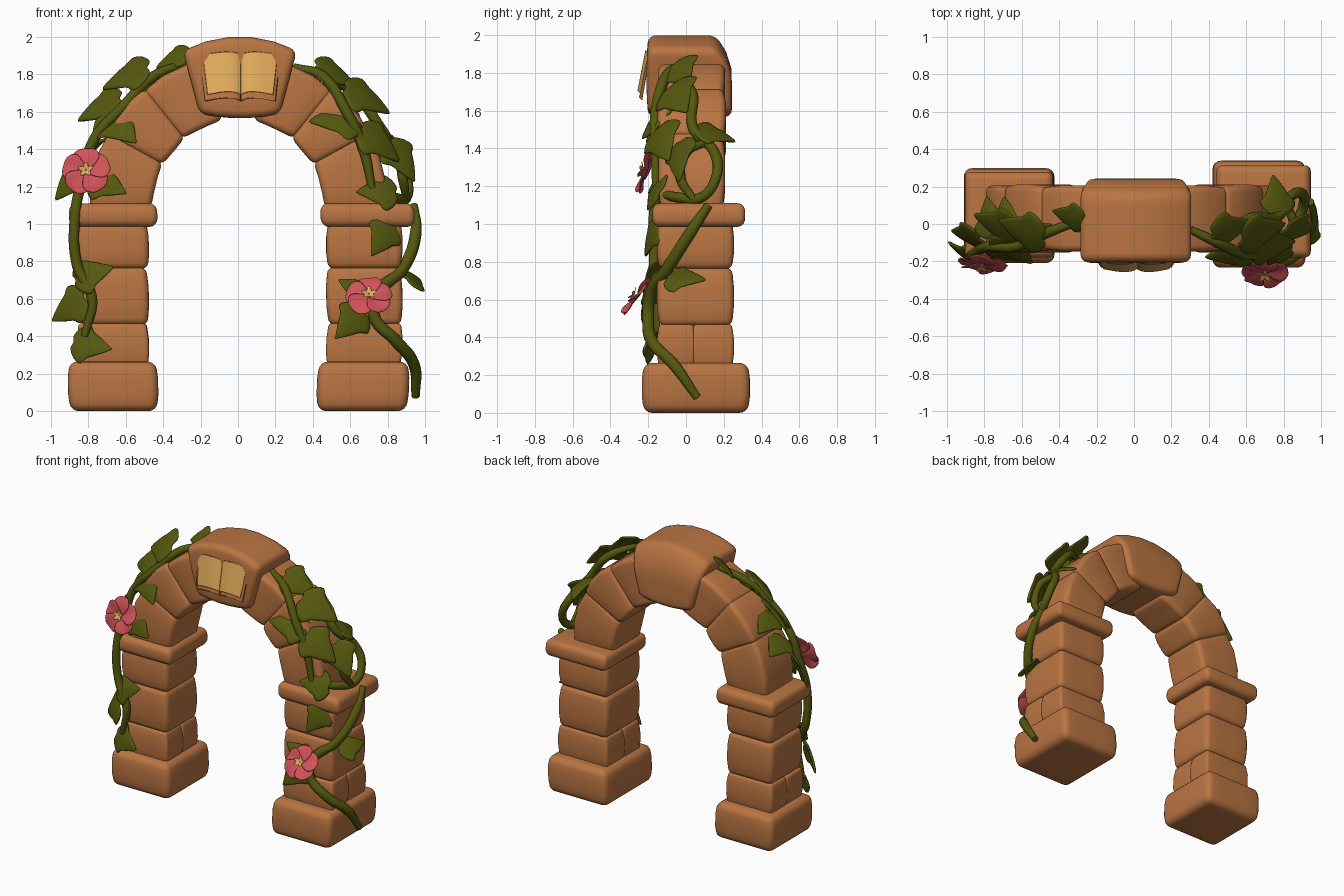
import bpy, bmesh, math, random
from mathutils import Vector, Matrix

random.seed(4)
if "Cube" in bpy.data.objects:
    bpy.data.objects.remove(bpy.data.objects["Cube"])


def material(name, rgb):
    m = bpy.data.materials.new(name)
    m.use_nodes = True
    m.diffuse_color = (*rgb, 1)
    bsdf = m.node_tree.nodes["Principled BSDF"]
    bsdf.inputs["Base Color"].default_value = (*rgb, 1)
    bsdf.inputs["Roughness"].default_value = 0.8
    return m


STONE = material("terracotta stone", (0.49, 0.178, 0.055))
GREEN = material("leaf green", (0.09, 0.098, 0.004))
PINK = material("petal pink", (0.64, 0.085, 0.098))
GOLD = material("page gold", (0.78, 0.42, 0.105))


def place(name, data):
    ob = bpy.data.objects.new(name, data)
    bpy.context.collection.objects.link(ob)
    return ob


def make_mesh(name, bm, mat):
    bmesh.ops.recalc_face_normals(bm, faces=bm.faces)
    for f in bm.faces:
        f.smooth = True
    me = bpy.data.meshes.new(name)
    bm.to_mesh(me)
    bm.free()
    me.materials.append(mat)
    return me


def stone(name, shape, bevel=0.035, cuts=2):
    """Rounded stone: a subdivided cube in -1..1 passed through a shape function."""
    bm = bmesh.new()
    bmesh.ops.create_cube(bm, size=2)
    bmesh.ops.subdivide_edges(bm, edges=bm.edges, cuts=cuts, use_grid_fill=True)
    for v in bm.verts:
        v.co = Vector(shape(*v.co))
    mod = place(name, make_mesh(name, bm, STONE)).modifiers.new("round", 'BEVEL')
    mod.width, mod.segments, mod.limit_method = bevel, 4, 'ANGLE'
    mod.angle_limit = math.radians(40)


def box(name, x, y, z, bevel=0.035):
    """Straight stone, slightly slimmer at its top and bottom."""
    lo, hi = Vector((x[0], y[0], z[0])), Vector((x[1], y[1], z[1]))
    mid, half = (lo + hi) / 2, (hi - lo) / 2
    skew = random.uniform(-0.006, 0.006)

    def shape(u, v, w):
        slim = 0.012 * w * w
        return (mid.x + u * (half.x - slim) + skew * w,
                mid.y + v * (half.y - slim), mid.z + w * half.z)
    stone(name, shape, bevel)


# Pillars: base, courses and cap
PILLARS = {
    "right": dict(base=((-0.91, -0.425), (-0.21, 0.30)), shaft=((-0.86, -0.475), (-0.155, 0.225)),
                  cap=((-0.905, -0.43), (-0.18, 0.28))),
    "left": dict(base=((0.42, 0.915), (-0.235, 0.34)), shaft=((0.47, 0.88), (-0.155, 0.255)),
                 cap=((0.44, 0.945), (-0.18, 0.315))),
}
for side, p in PILLARS.items():
    box(side + "_base", *p["base"], (0, 0.265), 0.045)
    sx, sy = p["shaft"]
    split = 0.04
    box(side + "_lower_front_stone", sx, (sy[0], split + 0.012), (0.23, 0.47), 0.02)
    box(side + "_lower_back_stone", sx, (split - 0.012, sy[1]), (0.23, 0.47), 0.02)
    box(side + "_middle_stone", sx, sy, (0.46, 0.77))
    box(side + "_upper_stone", sx, sy, (0.76, 1.02))
    box(side + "_cap", *p["cap"], (0.985, 1.11), 0.03)

# Arch stones on both sides
CENTRE, INNER, OUTER = 1.1, 0.465, 0.79


def arch_stone(name, sign, start, end, grow):
    def shape(u, v, w):
        a = math.radians(start + (end - start) * (u + 1) / 2)
        swell = 0.012 * (1 - u * u) + grow
        r = (INNER + OUTER) / 2 + w * ((OUTER - INNER) / 2 + swell)
        return sign * r * math.cos(a), 0.03 + v * (0.166 + swell), CENTRE + r * math.sin(a)
    stone(name, shape)


for side, sign in (("right", -1), ("left", 1)):
    for i, (a, b) in enumerate(((-2, 30), (28, 52), (50, 80))):
        arch_stone(f"{side}_arch_stone_{i + 1}", sign, a, b, 0.005 * (i % 2))


# Keystone: fans out upwards with a curved top, and its back leans in
def keystone(u, v, w):
    t = (w + 1) / 2
    back = 0.243 - 0.085 * max(0, 2 * t - 1) ** 2
    front = -0.2 - 0.04 * t * (1 - t)
    x = 0.01 + u * (0.215 + 0.09 * t)
    z = 1.565 + 0.437 * t - u * u * (0.075 * t - 0.025 * (1 - t))
    return x, (front + back) / 2 + v * (back - front) / 2, z


stone("keystone", keystone, 0.04, 4)


# Open book relief on the keystone, its lower edge leaning forward
def book_sheet(name, mat, x_end, z0, z1, lift, thickness):
    bm = bmesh.new()
    n = 8
    rows = []
    for k, z in enumerate((z0, z1)):
        row = []
        for i in range(n + 1):
            t = i / n
            arc = 0.016 * math.sin(math.pi * t ** 0.7)
            x = 0.015 + (x_end - 0.015) * t * (0.88 + 0.12 * k)
            row.append(bm.verts.new((x, -0.232 + 0.042 * k - lift - arc, z + arc)))
        rows.append(row)
    for i in range(n):
        bm.faces.new((rows[0][i], rows[0][i + 1], rows[1][i + 1], rows[1][i]))
    bmesh.ops.solidify(bm, geom=bm.faces[:], thickness=thickness)
    ob = place(name, make_mesh(name, bm, mat))
    bev = ob.modifiers.new("soft", 'BEVEL')
    bev.width, bev.segments = min(0.008, thickness / 3), 2


for side, sign in (("right", -1), ("left", 1)):
    book_sheet(side + "_book_cover", STONE, 0.012 + sign * 0.215, 1.655, 1.895, 0, 0.03)
    book_sheet(side + "_book_page", GOLD, 0.012 + sign * 0.2, 1.69, 1.905, 0.009, 0.009)


# Vines
def vine(name, points, radius=0.028):
    cu = bpy.data.curves.new(name, 'CURVE')
    cu.dimensions = '3D'
    cu.bevel_depth, cu.bevel_resolution, cu.resolution_u = radius, 3, 8
    cu.use_fill_caps = True
    sp = cu.splines.new('BEZIER')
    sp.bezier_points.add(len(points) - 1)
    for i, (bp, co) in enumerate(zip(sp.bezier_points, points)):
        bp.co = co
        bp.handle_left_type = bp.handle_right_type = 'AUTO'
        bp.radius = 0.7 if i in (0, len(points) - 1) else 1
    cu.materials.append(GREEN)
    place(name, cu)


vine("left_lower_vine", [(0.95, 0.06, 0.08), (0.94, -0.06, 0.25), (0.84, -0.18, 0.38),
                         (0.73, -0.2, 0.5), (0.74, -0.19, 0.62), (0.88, -0.1, 0.76),
                         (0.95, 0.02, 0.95), (0.94, 0.12, 1.1)], 0.032)
vine("left_front_vine", [(0.3, -0.03, 1.84), (0.45, -0.1, 1.79), (0.58, -0.16, 1.6),
                         (0.67, -0.16, 1.4), (0.72, -0.16, 1.17)])
vine("left_side_vine", [(0.45, -0.09, 1.79), (0.62, 0.03, 1.7), (0.77, 0.04, 1.5), (0.84, 0.15, 1.38),
                        (0.9, 0.16, 1.25), (0.9, 0.08, 1.14), (0.84, -0.04, 1.14), (0.72, -0.15, 1.17)])
vine("left_curl_vine", [(0.82, 0.1, 1.43), (0.86, 0.0, 1.38), (0.88, -0.03, 1.25), (0.9, 0.04, 1.13)])
vine("right_vine", [(-0.28, 0.02, 1.86), (-0.45, -0.04, 1.79), (-0.62, -0.12, 1.62), (-0.77, -0.12, 1.45),
                    (-0.83, -0.14, 1.25), (-0.87, -0.17, 1.05), (-0.86, -0.17, 0.78),
                    (-0.78, -0.19, 0.6), (-0.82, -0.18, 0.4)])


# Leaf and petal blades: stations of (rib position, edge position, half width)
def blade(name, mat, stations, bend, cup):
    bm = bmesh.new()
    rows = []
    for rib, edge, half in stations:
        row = []
        for k in (-1, -0.5, 0, 0.5, 1):
            t = rib + (edge - rib) * abs(k)
            row.append(bm.verts.new((t, half * k, bend * t * t + cup * abs(k) * half)))
        rows.append(row)
    for a, b in zip(rows, rows[1:]):
        for i in range(4):
            bm.faces.new((a[i], a[i + 1], b[i + 1], b[i]))
    return make_mesh(name, bm, mat)


LEAF = blade("leaf", GREEN, [(0, -0.1, 0.16), (0.1, 0.06, 0.46), (0.24, 0.34, 0.62), (0.38, 0.43, 0.38),
                             (0.55, 0.55, 0.34), (0.8, 0.78, 0.2), (1.05, 1.05, 0.01)], -0.25, -0.12)
PETAL = blade("petal", PINK, [(0.02, 0.02, 0.14), (0.35, 0.33, 0.44), (0.65, 0.6, 0.64),
                              (0.9, 0.82, 0.58), (1, 1, 0.32)], -0.3, 0.2)
STAMEN = blade("stamen", GOLD, [(0, 0, 0.34), (0.5, 0.5, 0.34), (1, 1, 0.12)], 0.1, 0)


def put_blade(name, me, origin, tip, normal, size, anchor=0):
    """Lay a blade in the plane of the normal; anchor is its point at the origin."""
    n = normal.normalized()
    t = (tip - n * tip.dot(n)).normalized()
    ob = place(name, me)
    axes = Matrix((t, n.cross(t), n)).transposed().to_4x4()
    ob.matrix_world = Matrix.Translation(origin - t * size * anchor) @ axes @ Matrix.Scale(size, 4)
    sol = ob.modifiers.new("thickness", 'SOLIDIFY')
    sol.thickness, sol.offset = 0.08, 0
    sub = ob.modifiers.new("smooth", 'SUBSURF')
    sub.levels = sub.render_levels = 1


# Leaves: centre, heading of the tip seen from the front in degrees, length
LEAVES = [(-0.35, 0.03, 1.9, 185, 0.18), (-0.6, -0.05, 1.81, 180, 0.26), (-0.47, -0.08, 1.73, 325, 0.18),
          (-0.74, -0.02, 1.64, 185, 0.25), (-0.65, -0.15, 1.54, 310, 0.25), (-0.9, -0.08, 1.24, 220, 0.22),
          (-0.71, -0.17, 1.22, 330, 0.2), (-0.79, -0.2, 0.74, 15, 0.2), (-0.91, -0.18, 0.56, 200, 0.22),
          (-0.8, -0.21, 0.36, 345, 0.2), (0.52, -0.04, 1.82, 355, 0.23), (0.54, -0.17, 1.57, 190, 0.25),
          (0.69, -0.06, 1.69, 350, 0.26), (0.76, -0.14, 1.45, 330, 0.25), (0.88, -0.05, 1.36, 300, 0.23),
          (0.76, -0.18, 1.18, 185, 0.2), (0.78, -0.2, 0.93, 235, 0.19),
          (0.63, -0.21, 0.66, 150, 0.16), (0.61, -0.2, 0.48, 225, 0.2)]
for i, (x, y, z, heading, size) in enumerate(LEAVES):
    a = math.radians(heading)
    normal = Vector((math.copysign(0.35, x), -0.65, 0.25 + 0.7 * max(0, z - 1)))
    put_blade(f"leaf_{i + 1}", LEAF, Vector((x, y, z)), Vector((math.cos(a), 0, math.sin(a))),
              normal, size, 0.45)

# Leaves on the outer sides that point towards the back
put_blade("left_side_leaf", LEAF, Vector((0.78, 0.06, 1.5)), Vector((0, 1, 0)), Vector((0.5, 0.1, 0.85)), 0.2)
put_blade("left_low_leaf", LEAF, Vector((0.9, -0.1, 0.71)), Vector((0.45, 0.8, 0.2)), Vector((0.5, -0.4, 0.75)), 0.2)
for z in (1.43, 1.58):
    x = -0.04 - math.sqrt(OUTER ** 2 - (z - CENTRE) ** 2)
    put_blade(f"right_side_leaf_{z}", LEAF, Vector((x, -0.06, z)), Vector((-0.3, 1, 0)),
              Vector((-0.5, -0.1, 0.85)), 0.2)


# Flowers: five overlapping petals around a five-pointed centre
def flower(name, centre, normal, size):
    n = normal.normalized()
    for i in range(5):
        a = math.radians(90 + 72 * i)
        up = Vector((math.cos(a), 0, math.sin(a)))
        tip = (up - n * up.dot(n)).normalized()
        twist = n.cross(tip) * 0.15
        put_blade(f"{name}_petal_{i + 1}", PETAL, centre, tip, n - tip * 0.3 + twist, size)
        put_blade(f"{name}_stamen_{i + 1}", STAMEN, centre + n * 0.026, tip, n - tip * 0.3, size * 0.36)


flower("right_flower", Vector((-0.81, -0.205, 1.28)), Vector((-0.1, -0.95, 0.3)), 0.125)
flower("left_flower", Vector((0.7, -0.255, 0.61)), Vector((0, -0.8, 0.6)), 0.12)
